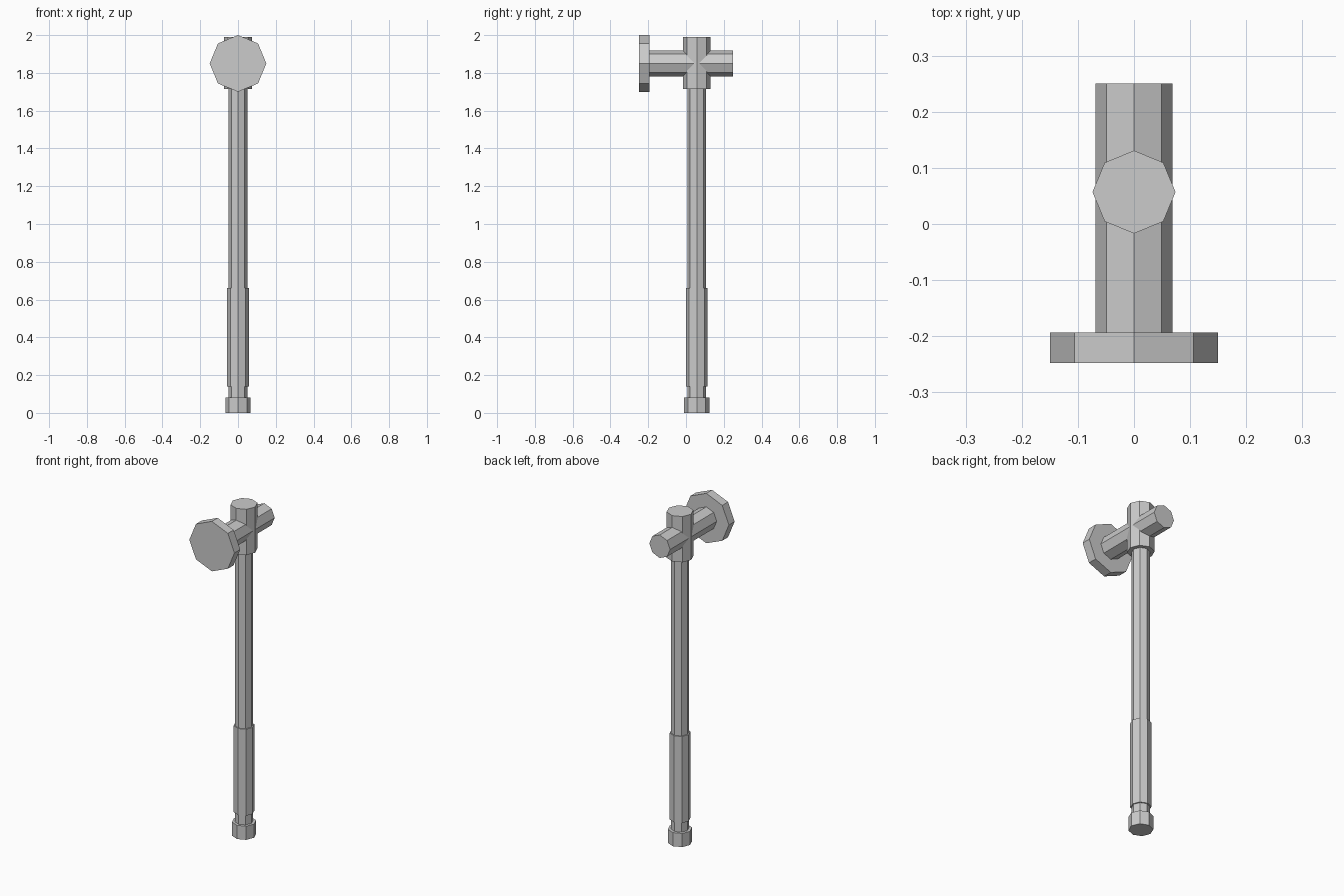
import bpy
import math

cube = bpy.data.objects.get("Cube")
if cube:
    bpy.data.objects.remove(cube, do_unlink=True)

# One plain grey metal for the whole tool
COLOUR = (0.6, 0.6, 0.6, 1)
metal = bpy.data.materials.new("grey_metal")
metal.use_nodes = True
metal.diffuse_color = COLOUR
metal.node_tree.nodes["Principled BSDF"].inputs["Base Color"].default_value = COLOUR

SHAFT_Y = 0.057
HEAD_Z = 1.85


def octagon_bar(name, radius, start, end, along_y=False):
    """Flat-shaded eight-sided bar, upright or lying front to back."""
    middle = (start + end) / 2
    location = (0, middle, HEAD_Z) if along_y else (0, SHAFT_Y, middle)
    turn = (math.pi / 2, 0, 0) if along_y else (0, 0, 0)
    bpy.ops.mesh.primitive_cylinder_add(
        vertices=8, radius=radius, depth=end - start, location=location, rotation=turn)
    bar = bpy.context.object
    bar.name = name
    bar.data.materials.append(metal)


# Handle
octagon_bar("pommel", 0.067, 0, 0.082)
octagon_bar("shaft", 0.05, 0.07, 1.75)
octagon_bar("grip", 0.057, 0.14, 0.66)

# Head
octagon_bar("socket", 0.074, 1.715, 1.99)
octagon_bar("head_barrel", 0.069, -0.21, 0.25, along_y=True)
octagon_bar("striking_face", 0.15, -0.248, -0.193, along_y=True)
